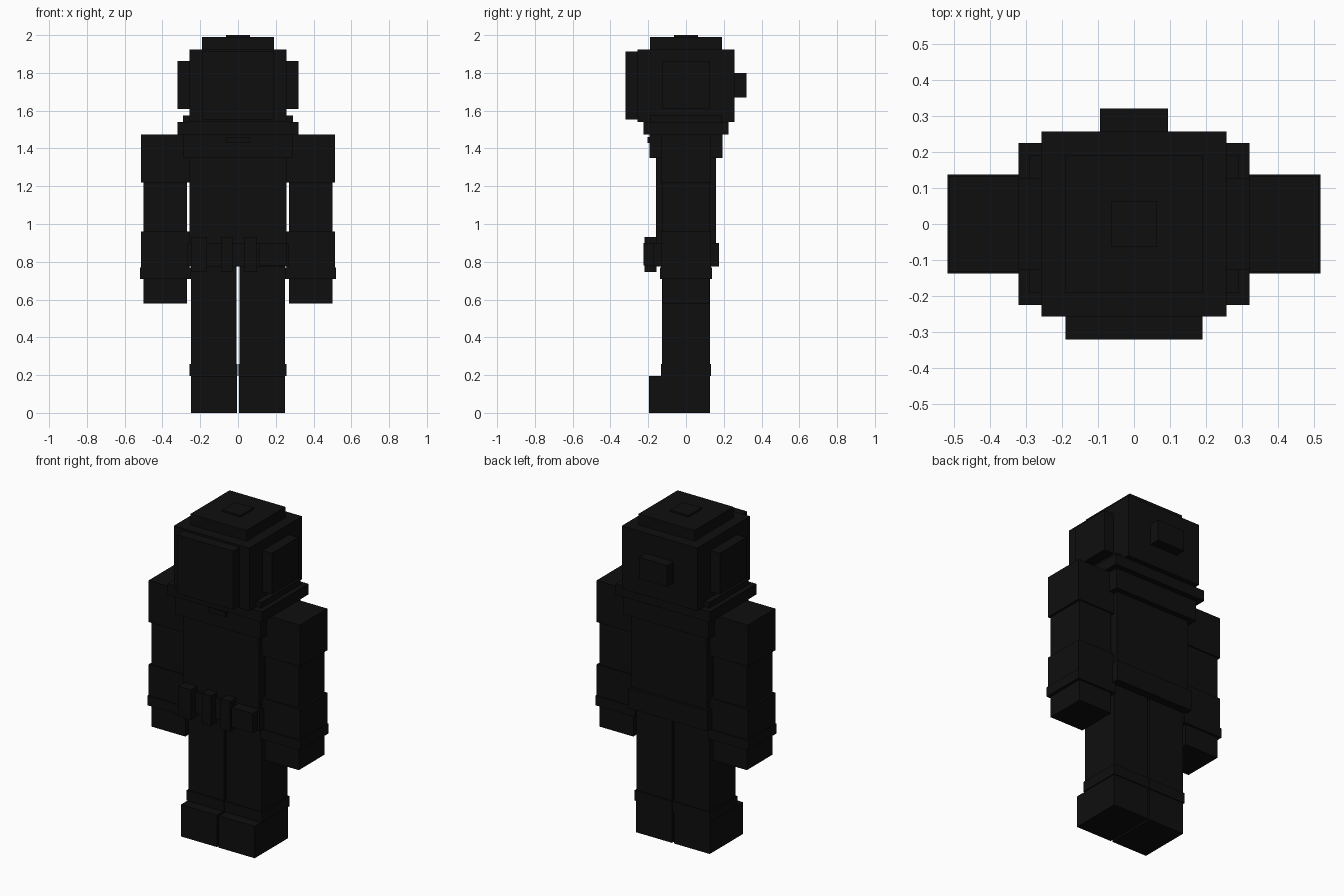
import bpy
import bmesh
from mathutils import Vector

default = bpy.data.objects.get("Cube")
if default:
    bpy.data.objects.remove(default, do_unlink=True)

black = bpy.data.materials.new("near_black")
black.use_nodes = True
black.diffuse_color = (0.0045, 0.0045, 0.0045, 1)
black.node_tree.nodes["Principled BSDF"].inputs["Base Color"].default_value = black.diffuse_color


def box(name, x, y, z):
    """Box between the (low, high) limits on each axis."""
    low, high = Vector((x[0], y[0], z[0])), Vector((x[1], y[1], z[1]))
    center = (low + high) / 2
    bm = bmesh.new()
    bmesh.ops.create_cube(bm, size=1)
    bmesh.ops.scale(bm, vec=high - low, verts=bm.verts)
    mesh = bpy.data.meshes.new(name)
    bm.to_mesh(mesh)
    bm.free()
    mesh.materials.append(black)
    obj = bpy.data.objects.new(name, mesh)
    obj.location = center
    bpy.context.collection.objects.link(obj)


def block(name, half_x, half_y, z):
    box(name, (-half_x, half_x), (-half_y, half_y), z)


def pair(name, x, y, z):
    box("left_" + name, x, y, z)
    box("right_" + name, (-x[1], -x[0]), y, z)


# Helmet
block("helmet", 0.256, 0.256, (1.54, 1.925))
block("helmet_crown", 0.19, 0.19, (1.925, 1.99))
block("helmet_knob", 0.063, 0.063, (1.99, 2.0))
box("visor", (-0.19, 0.19), (-0.32, -0.25), (1.553, 1.913))
box("helmet_back_box", (-0.095, 0.095), (0.25, 0.32), (1.67, 1.80))
pair("ear_panel", (0.25, 0.32), (-0.128, 0.128), (1.61, 1.862))

# Collar and torso
block("collar_upper", 0.29, 0.19, (1.54, 1.575))
block("collar_lower", 0.32, 0.225, (1.475, 1.54))
block("chest_plate", 0.288, 0.192, (1.35, 1.475))
box("chest_clasp", (-0.06, 0.06), (-0.205, -0.18), (1.43, 1.46))
block("torso", 0.256, 0.16, (0.775, 1.475))

# Belt with pouches
block("belt", 0.268, 0.176, (0.775, 0.90))
for i, (x0, x1) in enumerate([(-0.25, -0.165), (-0.09, -0.03), (0.035, 0.10)]):
    box(f"belt_pouch_{i + 1}", (x0, x1), (-0.22, -0.155), (0.745, 0.93))
box("wide_pouch", (0.115, 0.256), (-0.225, -0.16), (0.78, 0.90))

# Arms
pair("arm", (0.27, 0.50), (-0.125, 0.125), (0.58, 1.45))
pair("shoulder_guard", (0.256, 0.513), (-0.133, 0.133), (1.22, 1.475))
pair("forearm_guard", (0.256, 0.513), (-0.133, 0.133), (0.71, 0.96))
pair("glove_cuff", (0.25, 0.518), (-0.137, 0.137), (0.71, 0.77))

# Legs and boots
pair("leg", (0.007, 0.249), (-0.126, 0.126), (0, 0.78))
pair("boot_cuff", (0.002, 0.256), (-0.133, 0.133), (0.195, 0.258))
pair("boot", (0.006, 0.25), (-0.195, 0.127), (0, 0.195))
